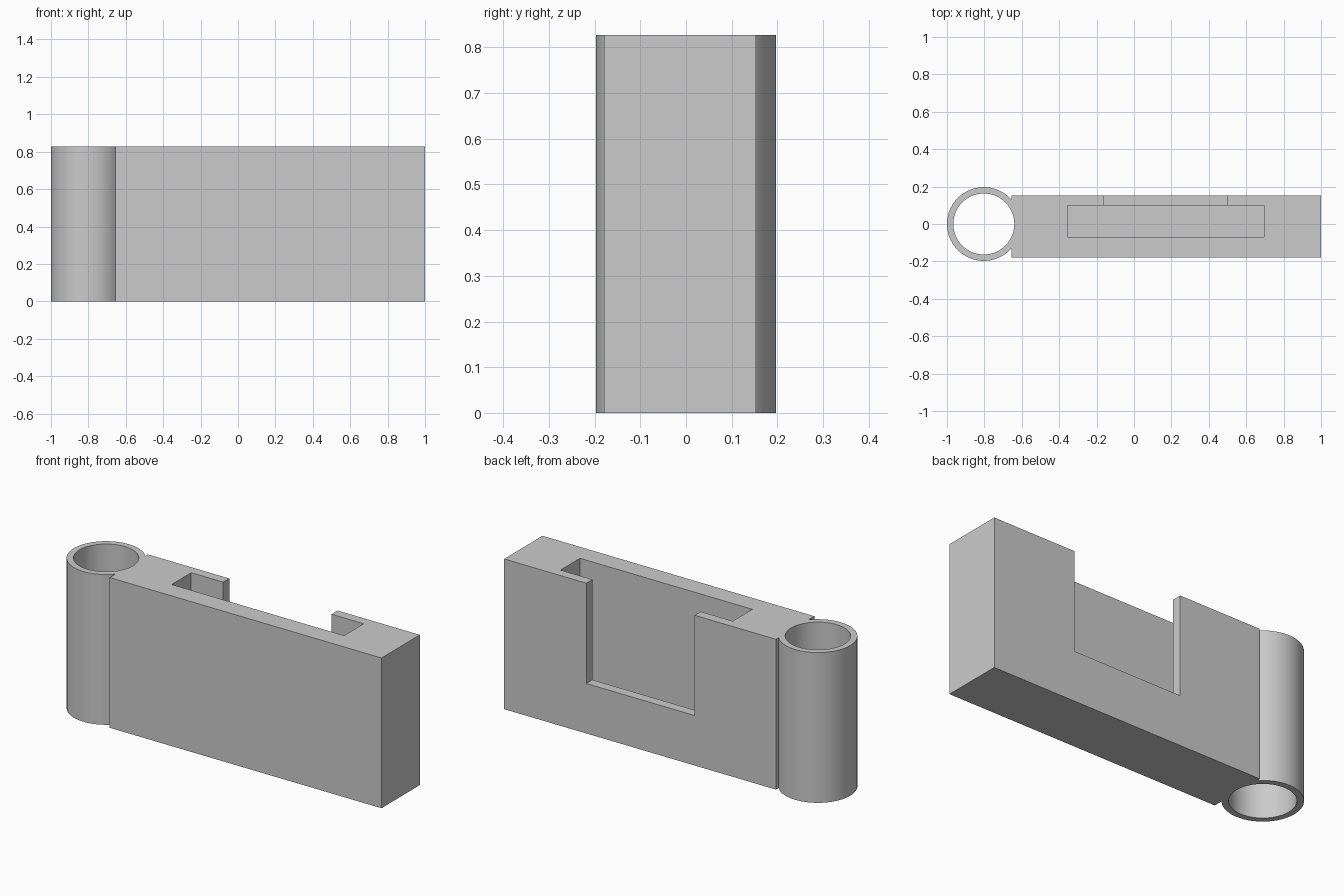
import bpy
from math import radians

cube = bpy.data.objects.get("Cube")
if cube:
    bpy.data.objects.remove(cube, do_unlink=True)

HEIGHT = 0.827
TUBE_X, OUTER_R, INNER_R = -0.803, 0.197, 0.163

grey = bpy.data.materials.new("plain_grey")
grey.use_nodes = True
grey.diffuse_color = (0.6, 0.6, 0.6, 1)
grey.node_tree.nodes["Principled BSDF"].inputs["Base Color"].default_value = (0.6, 0.6, 0.6, 1)


def box(name, x, y, z):
    """Box from its (min, max) range on each axis."""
    bpy.ops.mesh.primitive_cube_add(size=1, location=[sum(r) / 2 for r in (x, y, z)])
    ob = bpy.context.object
    ob.name = name
    ob.scale = [r[1] - r[0] for r in (x, y, z)]
    bpy.ops.object.transform_apply(location=True, rotation=False, scale=True)
    ob.data.materials.append(grey)
    return ob


def cylinder(name, radius, z):
    bpy.ops.mesh.primitive_cylinder_add(vertices=96, radius=radius, depth=z[1] - z[0],
                                        location=(TUBE_X, 0, sum(z) / 2))
    ob = bpy.context.object
    ob.name = name
    bpy.ops.object.transform_apply(location=True, rotation=False, scale=True)
    ob.data.materials.append(grey)
    return ob


def combine(target, tool, operation):
    """Boolean the tool into the target and remove the tool."""
    mod = target.modifiers.new(tool.name, 'BOOLEAN')
    mod.operation = operation
    mod.solver = 'EXACT'
    mod.object = tool
    bpy.context.view_layer.objects.active = target
    bpy.ops.object.modifier_apply(modifier=mod.name)
    bpy.data.objects.remove(tool, do_unlink=True)


# Solid block joined to the round post
holder = box("holder_body", (-0.655, 1.0), (-0.18, 0.153), (0, HEIGHT))
combine(holder, cylinder("tube", OUTER_R, (0, HEIGHT)), 'UNION')

# Bore through the post, pocket open at the top, window in the back wall
combine(holder, cylinder("bore", INNER_R, (-0.1, 1)), 'DIFFERENCE')
combine(holder, box("pocket", (-0.355, 0.695), (-0.07, 0.1), (0.08, 1)), 'DIFFERENCE')
combine(holder, box("window", (-0.16, 0.5), (0, 0.3), (0.275, 1)), 'DIFFERENCE')

# Smooth round walls, sharp edges
bpy.ops.object.select_all(action='DESELECT')
holder.select_set(True)
bpy.context.view_layer.objects.active = holder
bpy.ops.object.shade_smooth_by_angle(angle=radians(30))
